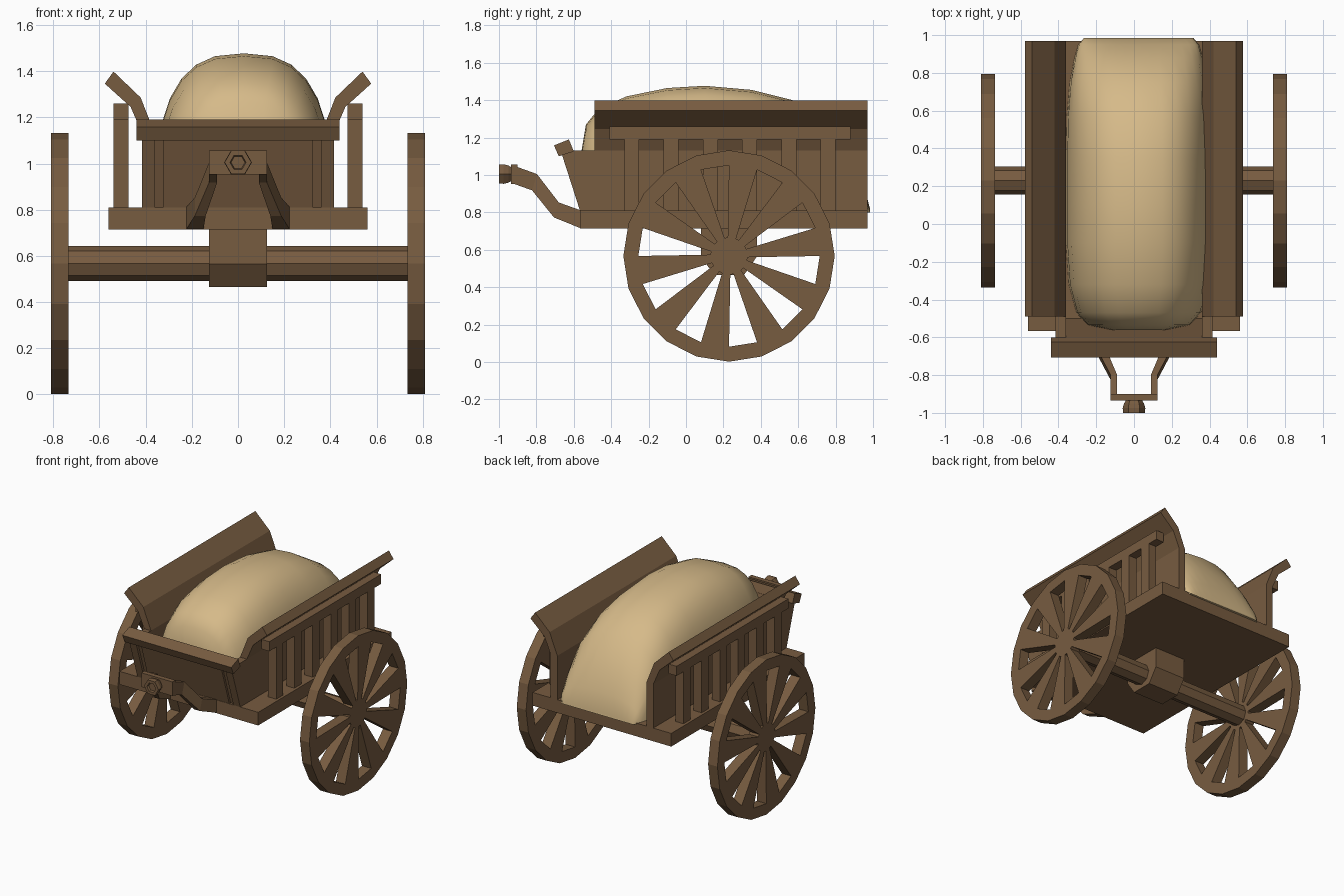
import bpy, bmesh, math
from mathutils import Vector

old = bpy.data.objects.get("Cube")
if old:
    bpy.data.objects.remove(old, do_unlink=True)


def material(name, rgb):
    m = bpy.data.materials.new(name)
    m.use_nodes = True
    m.diffuse_color = (*rgb, 1)
    m.node_tree.nodes["Principled BSDF"].inputs["Base Color"].default_value = (*rgb, 1)
    return m


WOOD = material("brown wood", (0.185, 0.106, 0.051))
CLOTH = material("tan sackcloth", (0.67, 0.49, 0.25))


def loft(name, rings, mat=WOOD, closed=False):
    """Skin a list of equal point rings; cap the ends or join them."""
    bm = bmesh.new()
    vs = [[bm.verts.new(p) for p in ring] for ring in rings]
    n = len(rings[0])
    pairs = list(zip(vs, vs[1:])) + ([(vs[-1], vs[0])] if closed else [])
    for a, b in pairs:
        for i in range(n):
            j = (i + 1) % n
            bm.faces.new((a[i], a[j], b[j], b[i]))
    if not closed:
        bm.faces.new(vs[0])
        bm.faces.new(vs[-1])
    bmesh.ops.recalc_face_normals(bm, faces=bm.faces)
    me = bpy.data.meshes.new(name)
    bm.to_mesh(me)
    bm.free()
    me.materials.append(mat)
    ob = bpy.data.objects.new(name, me)
    bpy.context.collection.objects.link(ob)
    return ob


def prism_x(name, yz, x0, x1):
    return loft(name, [[(x, y, z) for y, z in yz] for x in (x0, x1)])


def prism_y(name, xz, y0, y1):
    return loft(name, [[(x, y, z) for x, z in xz] for y in (y0, y1)])


def box(name, x0, x1, y0, y1, z0, z1):
    return prism_y(name, [(x0, z0), (x1, z0), (x1, z1), (x0, z1)], y0, y1)


AY, AZ = 0.23, 0.567  # axle centre


def circle(r, n):
    return [(AY + r * math.cos(math.tau * i / n), AZ + r * math.sin(math.tau * i / n))
            for i in range(n)]


# Floor, axle and axle block
box("floor", -0.56, 0.56, -0.567, 0.97, 0.714, 0.81)
prism_x("axle", circle(0.075, 8), -0.74, 0.74)
prism_x("axle_block", [(0.08, 0.73), (0.08, 0.565), (0.15, 0.465), (0.31, 0.465),
                       (0.38, 0.565), (0.38, 0.73)], -0.125, 0.125)

# Sloped front board, its raised centre panel and its top rail
prism_x("front_board", [(-0.55, 0.81), (-0.65, 1.13), (-0.6, 1.13), (-0.5, 0.81)], -0.36, 0.36)
prism_x("front_panel", [(-0.565, 0.81), (-0.665, 1.13), (-0.64, 1.13), (-0.54, 0.81)], -0.325, 0.325)
prism_x("front_rail", [(-0.706, 1.158), (-0.626, 1.19), (-0.6, 1.126), (-0.68, 1.1)], -0.44, 0.44)

for side, s in (("left", 1), ("right", -1)):
    # Side wall flaring outwards at the top
    wall = [(0.36, 0.81), (0.415, 0.81), (0.415, 1.13), (0.465, 1.245), (0.577, 1.346),
            (0.539, 1.398), (0.422, 1.286), (0.36, 1.13)]
    prism_y(side + "_wall", [(s * x, z) for x, z in wall], -0.49, 0.97)
    prism_x(side + "_wall_front", [(-0.49, 0.81), (-0.567, 0.81), (-0.67, 1.13), (-0.49, 1.13)],
            s * 0.36, s * 0.415)

    # Outer rail on posts
    box(side + "_rail", s * 0.475, s * 0.54, -0.41, 0.88, 1.19, 1.26)
    for i in range(6):
        y = -0.33 + i * 0.21
        box(f"{side}_post_{i + 1}", s * 0.475, s * 0.54, y, y + 0.08, 0.81, 1.2)

    # Wheel: rim, hub and ten wedge spokes
    x0, x1 = s * 0.735, s * 0.81
    outer, inner = circle(0.565, 20), circle(0.485, 20)
    loft(side + "_wheel_rim",
         [[(x, *p) for p in ring] for x, ring in
          ((x0, inner), (x0, outer), (x1, outer), (x1, inner))], closed=True)
    prism_x(side + "_wheel_hub", circle(0.1, 20), x0, x1)
    for k in range(10):
        a = math.radians(9 + 36 * k)
        d = Vector((math.cos(a), math.sin(a)))
        t = Vector((-d.y, d.x))
        c = Vector((AY, AZ))
        half, reach = 0.485 * math.sin(math.radians(9)), 0.485 * math.cos(math.radians(9))
        pts = [c + d * 0.08 - t * 0.02, c + d * reach - t * half,
               c + d * reach + t * half, c + d * 0.08 + t * 0.02]
        prism_x(f"{side}_spoke_{k + 1}", [tuple(p) for p in pts], x0, x1)

    # Bent hitch arm: y and z of lower and upper edge, inner and outer x
    arm = [(-0.56, 0.714, -0.56, 0.81, 0.15, 0.225), (-0.706, 0.773, -0.68, 0.853, 0.14, 0.187),
           (-0.823, 0.918, -0.797, 1.005, 0.09, 0.125), (-0.93, 0.956, -0.93, 1.053, 0.09, 0.125)]
    loft(side + "_hitch_arm", [[(s * xi, yl, zl), (s * xo, yl, zl), (s * xo, yu, zu), (s * xi, yu, zu)]
                               for yl, zl, yu, zu, xi, xo in arm])

# Hitch plate and six-sided knob with a hollow end
box("hitch_plate", -0.125, 0.125, -0.935, -0.9, 0.953, 1.056)
knob = [(-0.93, 0.04), (-0.95, 0.053), (-0.975, 0.06), (-1.0, 0.058), (-1.0, 0.035), (-0.985, 0.03)]
loft("hitch_knob", [[(r * math.cos(math.tau * i / 6), y, 1.005 + r * math.sin(math.tau * i / 6))
                     for i in range(6)] for y, r in knob])

# Sack load: arched sections along y (position, top height, half width)
stations = [(-0.56, 1.12, 0.16), (-0.535, 1.27, 0.27), (-0.47, 1.35, 0.33), (-0.32, 1.42, 0.37),
            (-0.1, 1.465, 0.385), (0.1, 1.477, 0.385), (0.35, 1.455, 0.385), (0.57, 1.4, 0.38),
            (0.75, 1.29, 0.365), (0.88, 1.1, 0.34), (0.95, 0.95, 0.32), (0.985, 0.815, 0.29)]
rings = []
for y, top, w in stations:
    ring = []
    for i in range(15):
        a = math.pi * i / 14
        c, sn = math.cos(a), max(math.sin(a), 0)
        ring.append((0.025 + w * math.copysign(abs(c) ** 0.75, c), y,
                     0.8 + (top - 0.8) * sn ** 0.72))
    rings.append(ring)
sack = loft("sack", rings, CLOTH)
bpy.context.view_layer.objects.active = sack
sack.select_set(True)
bpy.ops.object.shade_smooth_by_angle(angle=math.radians(60))
